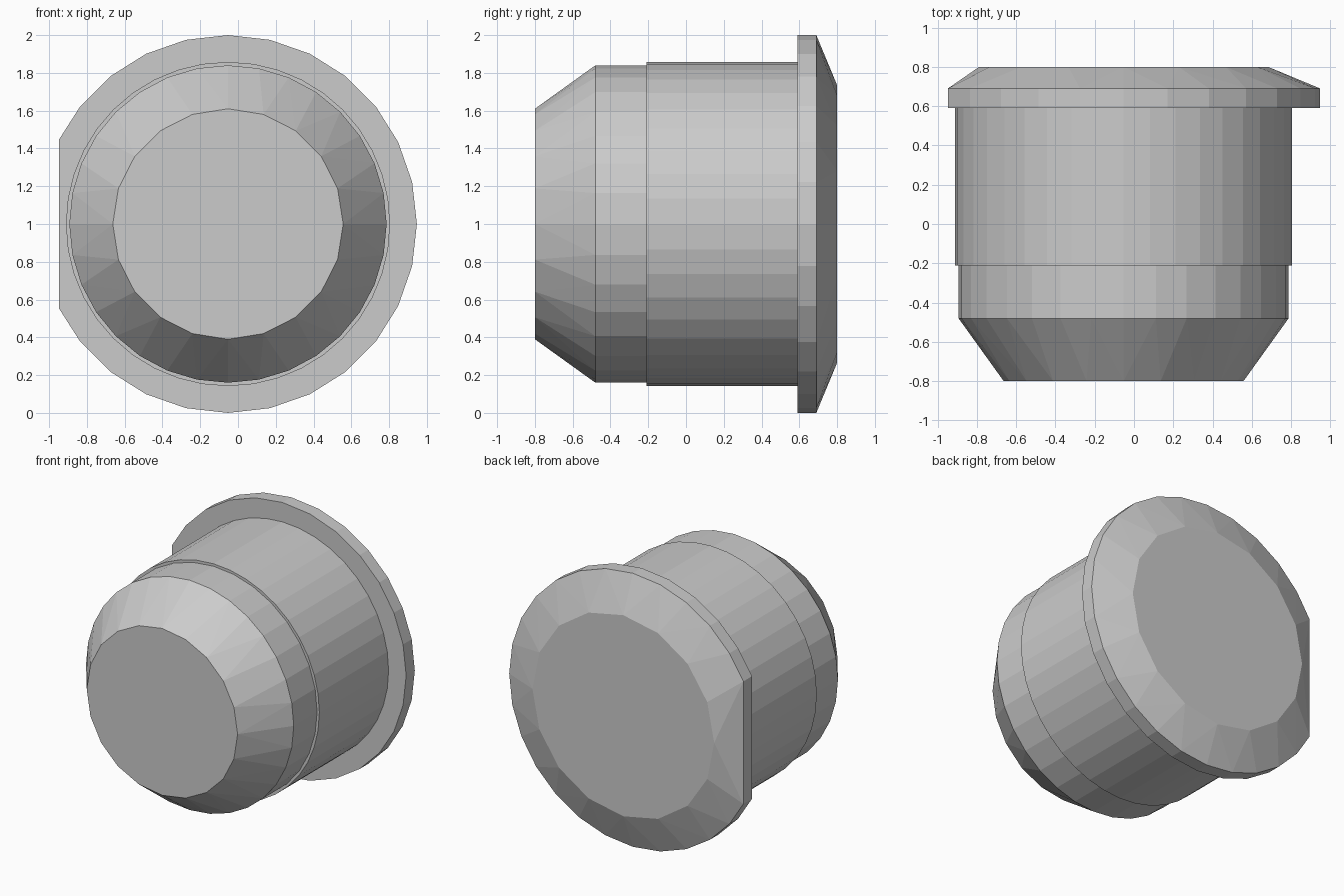
import bpy
import bmesh
from math import sin, cos, tau, sqrt, radians

if "Cube" in bpy.data.objects:
    bpy.data.objects.remove(bpy.data.objects["Cube"])

AXIS_X, AXIS_Z = -0.053, 1.0   # the plug's axis runs along y
FLAT_X = -0.947                # flat on the flange's left side


def ring(y, radius, sides):
    """Points of one round section, trimmed by the flat where it reaches it."""
    pts = []
    for i in range(sides):
        a = tau * i / sides
        x, z = AXIS_X + radius * cos(a), AXIS_Z + radius * sin(a)
        if x > FLAT_X:
            pts.append((x, y, z))
    reach = AXIS_X - FLAT_X
    if radius > reach:
        h = sqrt(radius ** 2 - reach ** 2)
        pts += [(FLAT_X, y, AXIS_Z - h), (FLAT_X, y, AXIS_Z + h)]
    return pts


def faceted_part(name, sections):
    """Closed faceted solid wrapped around (y, radius, sides) sections."""
    bm = bmesh.new()
    for s in sections:
        for p in ring(*s):
            bm.verts.new(p)
    bmesh.ops.convex_hull(bm, input=bm.verts[:])
    bmesh.ops.dissolve_limit(bm, angle_limit=radians(0.5),
                             verts=bm.verts[:], edges=bm.edges[:])
    bmesh.ops.recalc_face_normals(bm, faces=bm.faces[:])
    mesh = bpy.data.meshes.new(name)
    bm.to_mesh(mesh)
    bm.free()
    obj = bpy.data.objects.new(name, mesh)
    bpy.context.collection.objects.link(obj)
    return obj


# Tapered nose with a short straight collar
faceted_part("tapered_nose", [(-0.8, 0.61, 20), (-0.48, 0.84, 32), (-0.20, 0.84, 32)])

# Main barrel, slightly wider than the nose
faceted_part("barrel", [(-0.21, 0.858, 40), (0.60, 0.858, 40)])

# Flange with a flat side and a chamfered back
faceted_part("flange", [(0.59, 1.0, 28), (0.69, 1.0, 28), (0.8, 0.735, 16)])
